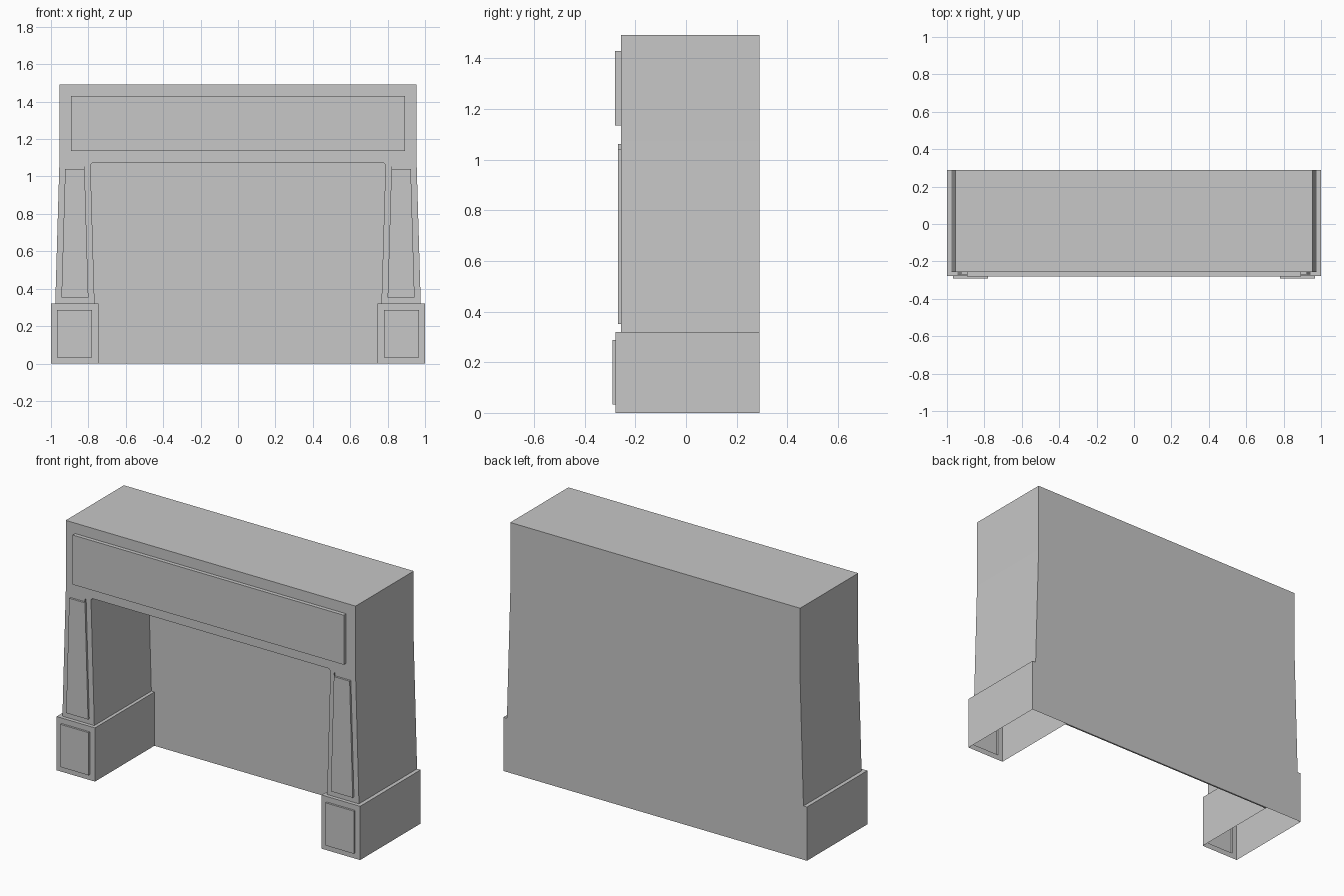
import bpy
import bmesh

cube = bpy.data.objects.get("Cube")
if cube:
    bpy.data.objects.remove(cube, do_unlink=True)

stone = bpy.data.materials.new("light_grey_stone")
stone.use_nodes = True
GREY = (0.57, 0.57, 0.57, 1)
stone.diffuse_color = GREY
stone.node_tree.nodes["Principled BSDF"].inputs["Base Color"].default_value = GREY

# Shared levels
BACK = 0.29
BODY_FRONT = -0.257
PLINTH_FRONT = -0.279
PLINTH_TOP = 0.32
SPRING = 1.073      # height of the opening
TOP = 1.492


def mirror(poly):
    return [(-x, z) for x, z in reversed(poly)]


def prism(polys, front, back):
    """Extrude adjoining x-z polygons along y; returns mesh and front faces."""
    bm = bmesh.new()
    cache = {}

    def vert(p, y):
        key = (p, y)
        if key not in cache:
            cache[key] = bm.verts.new((p[0], y, p[1]))
        return cache[key]

    edges = {(p[i - 1], p[i]) for p in polys for i in range(len(p))}
    fronts = []
    for p in polys:
        fronts.append(bm.faces.new([vert(q, front) for q in p]))
        bm.faces.new([vert(q, back) for q in reversed(p)])
    for a, b in edges:
        if (b, a) not in edges:
            bm.faces.new([vert(b, front), vert(a, front), vert(a, back), vert(b, back)])
    bmesh.ops.recalc_face_normals(bm, faces=bm.faces[:])
    return bm, fronts


def raise_panel(bm, face, margin, height):
    """Raised panel with straight sides inside a flat face."""
    bmesh.ops.inset_individual(bm, faces=[face], thickness=margin, use_even_offset=True)
    bmesh.ops.inset_individual(bm, faces=[face], thickness=0, depth=height)


def finish(bm, name):
    mesh = bpy.data.meshes.new(name)
    bm.to_mesh(mesh)
    bm.free()
    mesh.materials.append(stone)
    bpy.context.collection.objects.link(bpy.data.objects.new(name, mesh))


# Surround: tapered pillars, small corner wedges and the frieze across the top
pillar = [(0.767, PLINTH_TOP), (0.977, PLINTH_TOP), (0.955, SPRING),
          (0.789, SPRING), (0.7887, 1.063)]
wedge = [(0.7887, 1.063), (0.789, SPRING), (0.779, SPRING)]
lower = [(0.779, SPRING), (0.789, SPRING), (0.955, SPRING)]
frieze = [(-x, z) for x, z in reversed(lower)] + lower + [(0.955, TOP), (-0.955, TOP)]
bm, fronts = prism([pillar, mirror(pillar), frieze, wedge, mirror(wedge)], BODY_FRONT, BACK)
for face, margin, height in zip(fronts, (0.032, 0.032, 0.062), (0.012, 0.012, 0.023)):
    raise_panel(bm, face, margin, height)
finish(bm, "mantel_surround")

# Plinths: panelled blocks, open underneath
block = [(0.747, 0), (1, 0), (1, PLINTH_TOP), (0.747, PLINTH_TOP)]
for side, poly in (("left", block), ("right", mirror(block))):
    bm, fronts = prism([poly], PLINTH_FRONT, BACK)
    raise_panel(bm, fronts[0], 0.033, 0.012)
    base = [f for f in bm.faces if all(v.co.z < 0.001 for v in f.verts)]
    bmesh.ops.delete(bm, geom=base, context="FACES")
    finish(bm, side + "_plinth")

# Thin wall closing the back of the opening
half = [(0.747, 0), (0.747, PLINTH_TOP), (0.767, PLINTH_TOP), (0.789, SPRING)]
bm, fronts = prism([half + mirror(half)], 0.28, BACK)
finish(bm, "back_wall")
